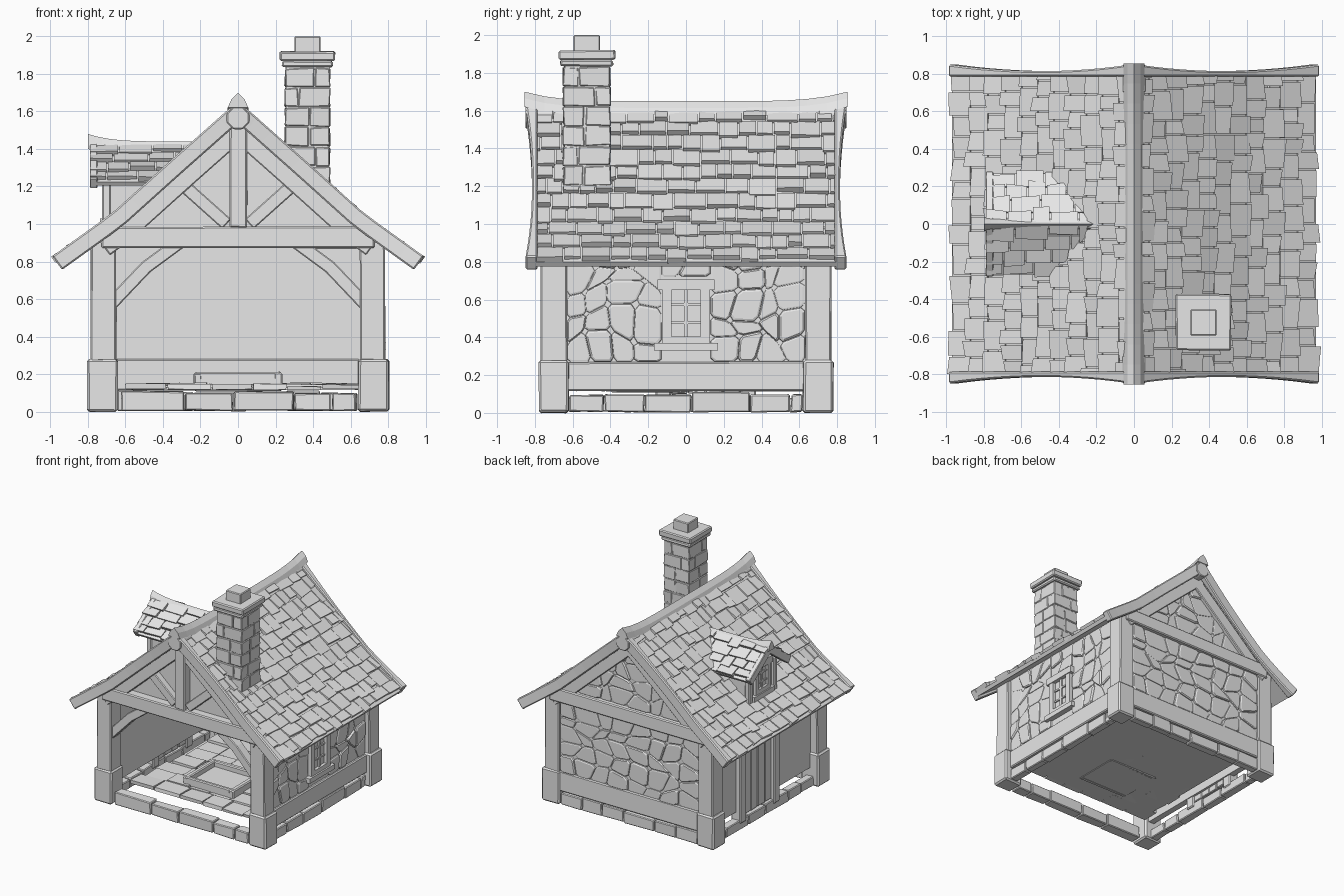
import bpy, bmesh, math, random
from mathutils import Vector

random.seed(7)
rnd = random.uniform
old = bpy.data.objects.get("Cube")
if old:
    bpy.data.objects.remove(old, do_unlink=True)

grey = bpy.data.materials.new("plain_grey")
grey.use_nodes = True
grey.diffuse_color = (0.8, 0.8, 0.8, 1)
grey.node_tree.nodes["Principled BSDF"].inputs["Base Color"].default_value = (0.8, 0.8, 0.8, 1)


# ---------- helpers ----------
def finish(name, bm, bevel=0.0):
    bmesh.ops.recalc_face_normals(bm, faces=bm.faces)
    mesh = bpy.data.meshes.new(name)
    bm.to_mesh(mesh)
    bm.free()
    mesh.materials.append(grey)
    obj = bpy.data.objects.new(name, mesh)
    bpy.context.collection.objects.link(obj)
    if bevel:
        mod = obj.modifiers.new("worn_edges", "BEVEL")
        mod.width, mod.segments = bevel, 1


def loft(bm, rings):
    rows = [[bm.verts.new(p) for p in ring] for ring in rings]
    for a, b in zip(rows, rows[1:]):
        for i in range(len(a)):
            j = (i + 1) % len(a)
            bm.faces.new((a[i], a[j], b[j], b[i]))
    bm.faces.new(rows[0])
    bm.faces.new(rows[-1])


def add_box(bm, xs, ys, zs, wear=0.0):
    def w():
        return rnd(-wear, wear)
    loft(bm, [[(x + w(), y + w(), z + w()) for x, y in
               ((xs[0], ys[0]), (xs[1], ys[0]), (xs[1], ys[1]), (xs[0], ys[1]))] for z in zs])


def box(name, xs, ys, zs, bevel=0.008, wear=0.003):
    bm = bmesh.new()
    add_box(bm, xs, ys, zs, wear)
    finish(name, bm, bevel)


def strut(name, points, width, ys):
    """Timber following (x, z) points, extruded between two depths."""
    pts = [Vector(p) for p in points]
    bm = bmesh.new()
    rings = []
    for i, p in enumerate(pts):
        d = (pts[min(i + 1, len(pts) - 1)] - pts[max(i - 1, 0)]).normalized() * width / 2
        n = Vector((-d.y, d.x))
        rings.append([(q.x, y, q.y) for q, y in
                      ((p - n, ys[0]), (p + n, ys[0]), (p + n, ys[1]), (p - n, ys[1]))])
    loft(bm, rings)
    finish(name, bm, 0.006)


class Slope:
    """A roof profile (out, up), sampled by distance from the ridge and lift off the surface."""
    def __init__(self, points):
        self.pts = [Vector(p) for p in points]
        self.length = sum((b - a).length for a, b in zip(self.pts, self.pts[1:]))

    def point(self, s):
        for i, (a, b) in enumerate(zip(self.pts, self.pts[1:])):
            size = (b - a).length
            if s <= size or i == len(self.pts) - 2:
                return a + (b - a) * (s / size)
            s -= size

    def at(self, s, lift):
        t = (self.point(s + 0.06) - self.point(s - 0.06)).normalized()
        return self.point(s) + Vector((-t.y, t.x)) * lift

    def height(self, out):
        for a, b in zip(self.pts, self.pts[1:]):
            if out <= b.x:
                return a.y + (b.y - a.y) * (out - a.x) / (b.x - a.x)
        return self.pts[-1].y


def band(name, slope, place, lifts, run, bevel=0.0, reach=1.0, flare=0.0):
    """Slab following the slope, extruded over the run, its outer edge swung out at both ends."""
    bm = bmesh.new()
    rings = []
    for i in range(13):
        s = slope.length * reach * i / 12
        swing = flare * (i / 6 - 1) ** 2
        lo, hi = slope.at(s, lifts[0]), slope.at(s, lifts[1])
        a, b = run[0], run[1] + swing
        rings.append([place(lo, a), place(hi, a), place(hi, b), place(lo, b)])
    loft(bm, rings)
    finish(name, bm, bevel)


def tiles(name, slope, place, rows, run, width):
    bm = bmesh.new()
    pitch = slope.length / rows
    for r in range(rows):
        t = run[0] - rnd(0, width / 2)
        while t < run[1]:
            w = rnd(0.65, 1.5) * width
            a, b = max(t, run[0]), min(t + w - 0.008, run[1])
            t += w
            if b - a < 0.02:
                continue
            low = pitch * (r + 1) + rnd(-0.028, 0.004 if r == rows - 1 else 0.016)
            lift, skew = rnd(0.018, 0.034), rnd(-0.012, 0.012)
            rings = []
            for end, k in ((a, skew), (b, -skew)):
                rings.append([place(slope.at(s, n), end) for s, n in
                              ((pitch * r - 0.01, -0.01), (pitch * r - 0.01, 0.008),
                               (low + k / 2, lift + k / 2), (low + k / 2, lift - 0.034))])
            loft(bm, rings)
    finish(name, bm)


def stones(name, place, us, vs, cols, rows, top=None):
    """Slightly raised, tightly packed rubble stones over a wall face."""
    bm = bmesh.new()
    grid = {}
    for i in range(cols + 1):
        for j in range(rows + 1):
            u, v = i / cols, j / rows
            if 0 < i < cols:
                u += rnd(-0.38, 0.38) / cols
            if 0 < j < rows:
                v += rnd(-0.38, 0.38) / rows
            u, v = us[0] + u * (us[1] - us[0]), vs[0] + v * (vs[1] - vs[0])
            grid[i, j] = Vector((u, min(v, top(u)) if top else v))
    for i in range(cols):
        for j in range(rows):
            q = [grid[i, j], grid[i + 1, j], grid[i + 1, j + 1], grid[i, j + 1]]
            if (q[2] - q[1]).length + (q[3] - q[0]).length < 0.05:
                continue
            mid = sum(q, Vector((0, 0))) / 4
            # cut the corners so every stone is an octagon
            ring = [q[k].lerp(q[(k + m) % 4], 0.14) for k in range(4) for m in (-1, 1)]
            d = rnd(0.004, 0.018)
            loft(bm, [[place(*mid.lerp(p, f), h) for p in ring]
                      for f, h in ((1, -0.004), (0.96, d * 0.6), (0.84, d))])
    finish(name, bm)


def window(name, side, face, half, zs, depth):
    """Framed and barred window, centred on y = 0; depth scales how far the trim stands out."""
    bm = bmesh.new()
    lo, hi = zs

    def bar(out, ys, z):
        add_box(bm, sorted((side * (face - 0.02), side * (face + out * depth))), ys, z)
    bar(0.1, (-half, half), (lo, hi))
    for s in (-1, 1):
        bar(0.7, sorted((s * half * 0.62, s * half)), (lo, hi))
    bar(0.7, (-half, half), (lo, lo + 0.035))
    bar(0.85, (-half * 1.2, half * 1.2), (hi - 0.02, hi + 0.035))
    bar(1, (-half * 1.35, half * 1.35), (lo - 0.04, lo))
    bar(0.4, (-0.01, 0.01), (lo, hi))
    for f in (0.36, 0.68):
        z = lo + (hi - lo) * f
        bar(0.35, (-half, half), (z - 0.007, z + 0.007))
    finish(name, bm)


main = Slope([(0, 1.61), (0.35, 1.3), (0.65, 1.03), (0.97, 0.8)])
small = Slope([(0, 1.42), (0.13, 1.325), (0.27, 1.225)])

# ---------- main roof ----------
for side, label in ((-1, "right"), (1, "left")):
    def place(p, y, side=side):
        return (side * p.x, y, p.y)
    band(label + "_roof_deck", main, place, (-0.03, 0), (-0.8, 0.8))
    tiles(label + "_roof_tiles", main, place, 11, (-0.8, 0.8), 0.115)
    for end, word in ((-1, "front"), (1, "back")):
        def gable(p, y, side=side, end=end):
            return (side * p.x, end * y, p.y)
        band(f"{word}_{label}_barge_board", main, gable, (-0.055, 0.035), (0.785, 0.815), 0.008, 1, 0.035)
        band(f"{word}_{label}_rafter", main, gable, (-0.14, -0.04), (0.7, 0.775), 0.006, 0.8)


def ridge(name, place, run, top, flare, both):
    """Sagging triangular ridge beam with upturned ends."""
    bm = bmesh.new()
    rings = []
    for i in range(17):
        f = i / 16
        rise = abs(2 * f - 1) if both else 1 - f
        z = top + flare * rise ** 5
        t = run[0] + f * (run[1] - run[0])
        rings.append([place(c, t, z + h) for c, h in
                      ((-0.055, -0.08), (-0.035, -0.035), (0, 0), (0.035, -0.035), (0.055, -0.08))])
    loft(bm, rings)
    finish(name, bm)


ridge("main_ridge", lambda c, t, z: (c, t, z), (-0.855, 0.855), 1.65, 0.05, True)

# ---------- gables ----------
outline = [(-0.8, 0.9), (-0.65, 1.01), (0, 1.58), (0.65, 1.01), (0.8, 0.9)]
for name, ys in (("front_gable_panel", (-0.71, -0.68)), ("back_gable_wall", (0.67, 0.74))):
    bm = bmesh.new()
    loft(bm, [[(x, y, z) for x, z in outline] for y in ys])
    finish(name, bm)
for end, word in ((-1, "front"), (1, "back")):
    box(word + "_tie_beam", (-0.73, 0.73), sorted((end * 0.66, end * 0.785)), (0.87, 0.985))
    bm = bmesh.new()
    loft(bm, [[(0.065 * math.sin(a * math.pi / 4 + 0.39), y, 1.565 + 0.065 * math.cos(a * math.pi / 4 + 0.39))
               for a in range(8)] for y in sorted((end * 0.7, end * 0.85))])
    finish(word + "_ridge_pole_end", bm, 0.006)
box("king_post", (-0.045, 0.05), (-0.785, -0.69), (0.98, 1.53))
for side, label in ((-1, "right"), (1, "left")):
    strut(label + "_gable_strut", [(side * 0.06, 1), (side * 0.34, 1.25)], 0.07, (-0.765, -0.69))
    strut(label + "_knee_brace", [(side * 0.68, 0.57), (side * 0.49, 0.77), (side * 0.3, 0.91)],
          0.07, (-0.75, -0.67))
    # corner posts on stone feet
    for end, word in ((-1, "front"), (1, "back")):
        box(f"{word}_{label}_post", sorted((side * 0.65, side * 0.785)),
            sorted((end * 0.63, end * 0.77)), (0.27, 0.92))
        box(f"{word}_{label}_foot_stone", sorted((side * 0.64, side * 0.805)),
            sorted((end * 0.62, end * 0.78)), (0, 0.28), 0.012)

# ---------- stone walls ----------
box("back_wall", (-0.68, 0.7), (0.67, 0.745), (0.115, 0.95), 0)
box("left_wall", (0.66, 0.745), (-0.66, 0.7), (0.115, 0.93), 0)
box("back_base_band", (-0.65, 0.65), (0.645, 0.765), (0.115, 0.28))
box("left_base_band", (0.65, 0.765), (-0.63, 0.63), (0.115, 0.27))
stones("back_wall_stones", lambda u, v, d: (u, 0.745 + d, v), (-0.65, 0.65), (0.27, 0.88), 8, 5)
stones("back_gable_stones", lambda u, v, d: (u, 0.74 + d, v), (-0.62, 0.62), (0.98, 1.5), 8, 4,
       lambda u: max(0.98, main.height(abs(u)) - 0.1))
for lo, hi in ((-0.63, -0.13), (0.13, 0.63)):
    stones("left_wall_stones", lambda u, v, d: (0.745 + d, u, v), (lo, hi), (0.27, 0.92), 4, 5)
stones("left_wall_upper_stones", lambda u, v, d: (0.745 + d, u, v), (-0.13, 0.13), (0.72, 0.92), 2, 2)
window("left_wall_window", 1, 0.745, 0.125, (0.37, 0.67), 0.045)


# ---------- ground course of stones ----------
def course(name, along_x, across, run, height):
    bm = bmesh.new()
    t = run[0]
    while t < run[1] - 0.02:
        e = min(t + rnd(0.16, 0.34), run[1])
        span, z = (t, e - 0.005), (0.005, height + rnd(-0.012, 0.006))
        add_box(bm, *((span, across) if along_x else (across, span)), z, 0.004)
        t = e
    finish(name, bm, 0.006)


course("front_ground_stones", True, (-0.76, -0.67), (-0.62, 0.63), 0.105)
course("back_ground_stones", True, (0.7, 0.765), (-0.64, 0.64), 0.112)
course("left_ground_stones", False, (0.7, 0.765), (-0.62, 0.62), 0.105)
course("right_ground_stones", False, (-0.76, -0.69), (-0.62, 0.62), 0.09)

# ---------- timber wall with door ----------
box("right_wall_panel", (-0.725, -0.67), (-0.65, 0.68), (0.15, 0.93), 0)
for y in (-0.12, 0.33):
    box("door_post", (-0.77, -0.68), (y - 0.04, y + 0.04), (0.06, 0.92))
for i in range(4):
    y = -0.08 + i * 0.093
    box("door_plank", (-0.745, -0.69), (y, y + 0.088), (0.1, 0.86), 0.005)
box("right_wall_beam", (-0.77, -0.67), (-0.64, 0.64), (0.84, 0.93))

# ---------- floor ----------
box("floor_bed", (-0.56, 0.67), (-0.54, 0.67), (0.115, 0.13), 0)
bm = bmesh.new()
for row in range(8):
    y, x = -0.58 + row * 0.156, -0.6 + rnd(0, 0.08)
    while x < 0.62:
        w = rnd(0.14, 0.26)
        add_box(bm, (x, min(x + w, 0.66) - 0.008), (y, y + 0.148), (0.118, rnd(0.135, 0.152)), 0.004)
        x += w
finish("floor_slabs", bm)
for s in (-1, 1):
    box("hearth_frame_side", sorted((s * 0.19, s * 0.235)), (-0.4, 0), (0.11, 0.21))
    box("hearth_frame_end", (-0.23, 0.23), (-0.2 + s * 0.18 - 0.02, -0.2 + s * 0.18 + 0.02), (0.11, 0.21))
box("hearth_bed", (-0.2, 0.2), (-0.38, -0.02), (0.11, 0.165), 0)

# ---------- chimney ----------
box("chimney_core", (0.256, 0.484), (-0.644, -0.406), (1.05, 1.85), 0)
bm = bmesh.new()
for row in range(7):
    z = 1.1 + row * 0.105
    split = rnd(-0.05, 0.05)
    for xs in ((0.25, 0.367 + split), (0.371 + split, 0.49)):
        for ys in ((-0.65, -0.528 - split), (-0.524 - split, -0.4)):
            add_box(bm, xs, ys, (z, z + 0.101), 0.005)
finish("chimney_stones", bm, 0.005)
box("chimney_collar", (0.235, 0.505), (-0.665, -0.385), (1.835, 1.87))
box("chimney_cap", (0.222, 0.518), (-0.675, -0.375), (1.87, 1.92))
box("chimney_pot", (0.3, 0.44), (-0.595, -0.455), (1.91, 2), 0.006, 0)

# ---------- dormer ----------
bm = bmesh.new()
loft(bm, [[(x, y, z) for y, z in ((-0.18, 0.92), (0.18, 0.92), (0.18, 1.27), (0, 1.4), (-0.18, 1.27))]
          for x in (-0.7, -0.3)])
finish("dormer_body", bm)
for side, label in ((-1, "front"), (1, "back")):
    def lay(p, x, side=side):
        return (x, side * p.x, p.y)
    band(f"dormer_{label}_deck", small, lay, (-0.025, 0), (-0.78, -0.25))
    tiles(f"dormer_{label}_tiles", small, lay, 4, (-0.79, -0.25), 0.13)
    band(f"dormer_{label}_barge_board", small, lay, (-0.045, 0.02), (-0.79, -0.75), 0.005)
    box("dormer_corner_post", (-0.725, -0.68), sorted((side * 0.14, side * 0.19)), (0.95, 1.27))
ridge("dormer_ridge", lambda c, t, z: (t, c * 0.7, z), (-0.8, -0.2), 1.44, 0.04, False)
window("dormer_window", -1, 0.7, 0.1, (1.03, 1.26), 0.035)
